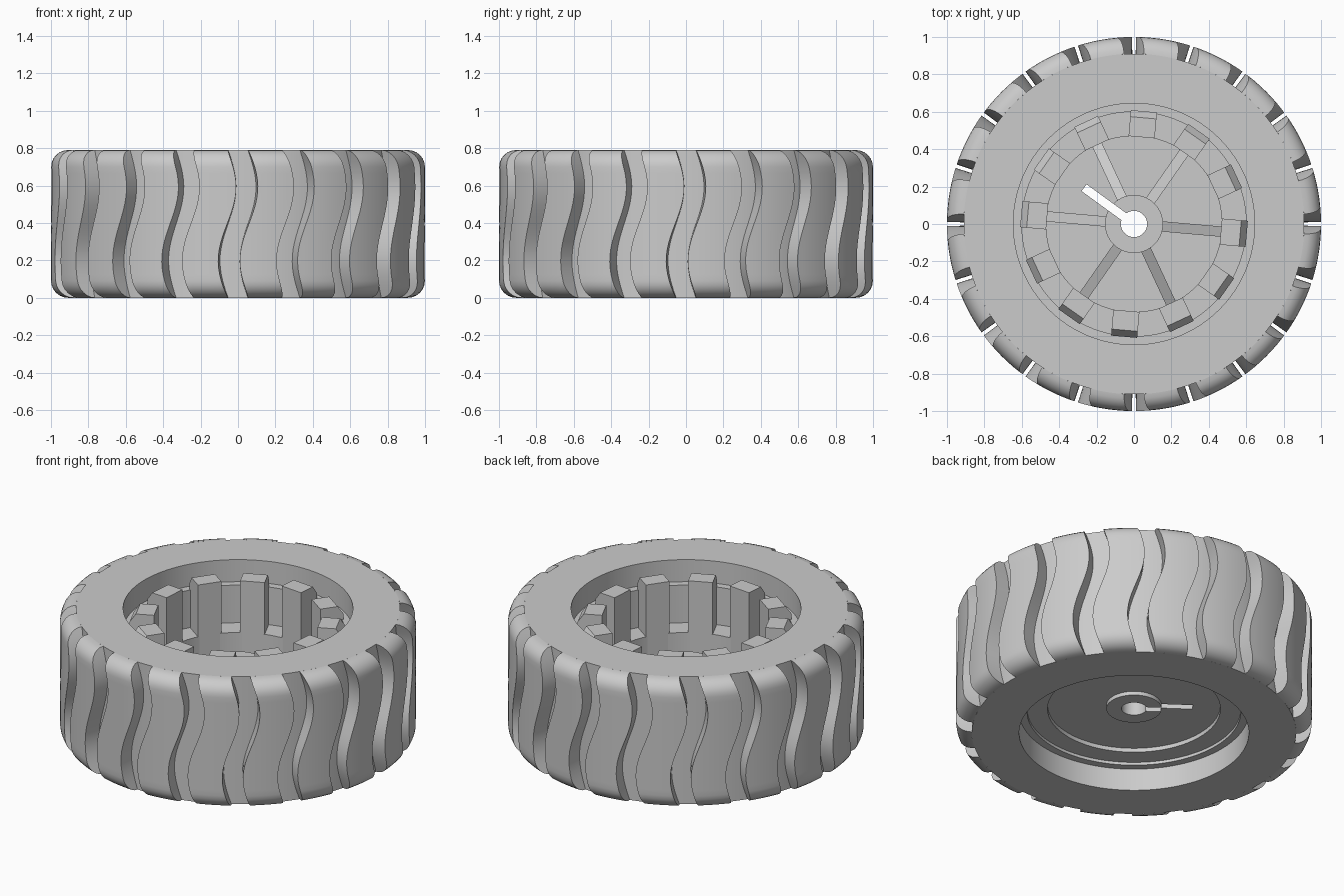
import bpy, bmesh
from math import pi, sin, cos, radians
from mathutils import Matrix

cube = bpy.data.objects.get("Cube")
if cube:
    bpy.data.objects.remove(cube, do_unlink=True)

grey = bpy.data.materials.new("light_grey")
grey.use_nodes = True
COLOUR = (0.6, 0.6, 0.6, 1)
grey.diffuse_color = COLOUR
grey.node_tree.nodes["Principled BSDF"].inputs["Base Color"].default_value = COLOUR

HEIGHT = 0.79
CORE = 0.91          # radius of the groove floors
FILLET = 1 - CORE
SEGMENTS = 120
GROOVES = 20


def finish(name, bm):
    """Turn a bmesh into a shaded, coloured object."""
    bmesh.ops.recalc_face_normals(bm, faces=bm.faces)
    mesh = bpy.data.meshes.new(name)
    bm.to_mesh(mesh)
    bm.free()
    mesh.materials.append(grey)
    mesh.shade_smooth()
    mesh.set_sharp_from_angle(angle=radians(30))
    obj = bpy.data.objects.new(name, mesh)
    bpy.context.collection.objects.link(obj)
    return obj


def lathe(name, profile):
    """Spin a closed (radius, height) profile around z."""
    bm = bmesh.new()
    rings = []
    for i in range(SEGMENTS):
        a = 2 * pi * i / SEGMENTS
        rings.append([bm.verts.new((r * cos(a), r * sin(a), z)) for r, z in profile])
    n = len(profile)
    for i, ring in enumerate(rings):
        nxt = rings[(i + 1) % SEGMENTS]
        for j in range(n):
            k = (j + 1) % n
            bm.faces.new((ring[j], nxt[j], nxt[k], ring[k]))
    return finish(name, bm)


def radial_plates(name, profile, width, angles):
    """Extrude a (radius, height) outline sideways and repeat it at each angle."""
    bm = bmesh.new()
    n = len(profile)
    for angle in angles:
        turn = Matrix.Rotation(radians(angle), 3, "Z")
        sides = []
        for s in (-width / 2, width / 2):
            verts = [bm.verts.new((r, s, z)) for r, z in profile]
            for v in verts:
                v.co = turn @ v.co
            bm.faces.new(verts)
            sides.append(verts)
        a, b = sides
        for j in range(n):
            k = (j + 1) % n
            bm.faces.new((a[j], a[k], b[k], b[j]))
    return finish(name, bm)


# Tyre carcass with a narrower bore between two ledges
LIP = 0.137
lathe("tyre_core", [(0.645, 0), (CORE, 0), (CORE, HEIGHT), (0.645, HEIGHT),
                    (0.645, HEIGHT - LIP), (0.6, HEIGHT - LIP), (0.6, LIP), (0.645, LIP)])


# Wavy tread blocks, separated by S-shaped grooves
def sway(z):
    return 0.048 * sin(2 * pi * (z / HEIGHT - 0.5))


def tread_profile():
    steps, rows = 6, 18
    lower = [(CORE + FILLET * sin(t), FILLET * (1 - cos(t)))
             for t in (pi / 2 * i / steps for i in range(steps + 1))]
    upper = [(r, HEIGHT - z) for r, z in reversed(lower)]
    span = HEIGHT - 2 * FILLET
    return lower + [(1, FILLET + span * i / rows) for i in range(1, rows)] + upper


bm = bmesh.new()
pitch = 2 * pi / GROOVES
half_groove = 0.058
columns = 6
for g in range(GROOVES):
    grid = []
    for r, z in tread_profile():
        start = g * pitch + half_groove + sway(z)
        angles = [start + (pitch - 2 * half_groove) * c / columns for c in range(columns + 1)]
        row = [(r, a) for a in angles]
        # the first and last columns run down into the groove floor
        row = [(CORE - 0.01, angles[0])] + row + [(CORE - 0.01, angles[-1])]
        grid.append([bm.verts.new((q * cos(a), q * sin(a), z)) for q, a in row])
    for low, high in zip(grid, grid[1:]):
        for c in range(len(low) - 1):
            bm.faces.new((low[c], low[c + 1], high[c + 1], high[c]))
finish("tread_blocks", bm)

# Wheel disc with hub, bore and raised outer ring
FLOOR = 0.25
HUB_TOP = 0.45
wheel = lathe("wheel_disc", [(0.07, 0.156), (0.155, 0.156), (0.155, 0.18), (0.485, 0.18),
                             (0.485, 0.155), (0.605, 0.155), (0.605, 0.42), (0.47, 0.42),
                             (0.47, FLOOR), (0.155, FLOOR), (0.155, HUB_TOP), (0.07, HUB_TOP)])

# Slot running from the bore out through the disc
cutter = radial_plates("slot_cutter", [(0.03, 0), (0.33, 0), (0.33, 0.6), (0.03, 0.6)],
                       0.045, [144])
cutter.hide_render = True
cut = wheel.modifiers.new("slot", "BOOLEAN")
cut.operation = "DIFFERENCE"
cut.solver = "EXACT"
cut.object = cutter
bpy.context.view_layer.objects.active = wheel
bpy.ops.object.modifier_apply(modifier=cut.name)
bpy.data.objects.remove(cutter, do_unlink=True)
wheel.data.set_sharp_from_angle(angle=radians(30))

# Clip posts with hooked, chamfered tips
radial_plates("clip_posts", [(0.466, FLOOR - 0.01), (0.585, FLOOR - 0.01), (0.585, 0.655),
                             (0.605, 0.655), (0.605, 0.69), (0.57, 0.74), (0.466, 0.74)],
              0.14, range(-5, 355, 30))

# Sloping spokes from hub to ring
radial_plates("spokes", [(0.14, FLOOR - 0.01), (0.48, FLOOR - 0.01), (0.48, 0.28), (0.14, 0.43)],
              0.055, range(-5, 355, 60))
